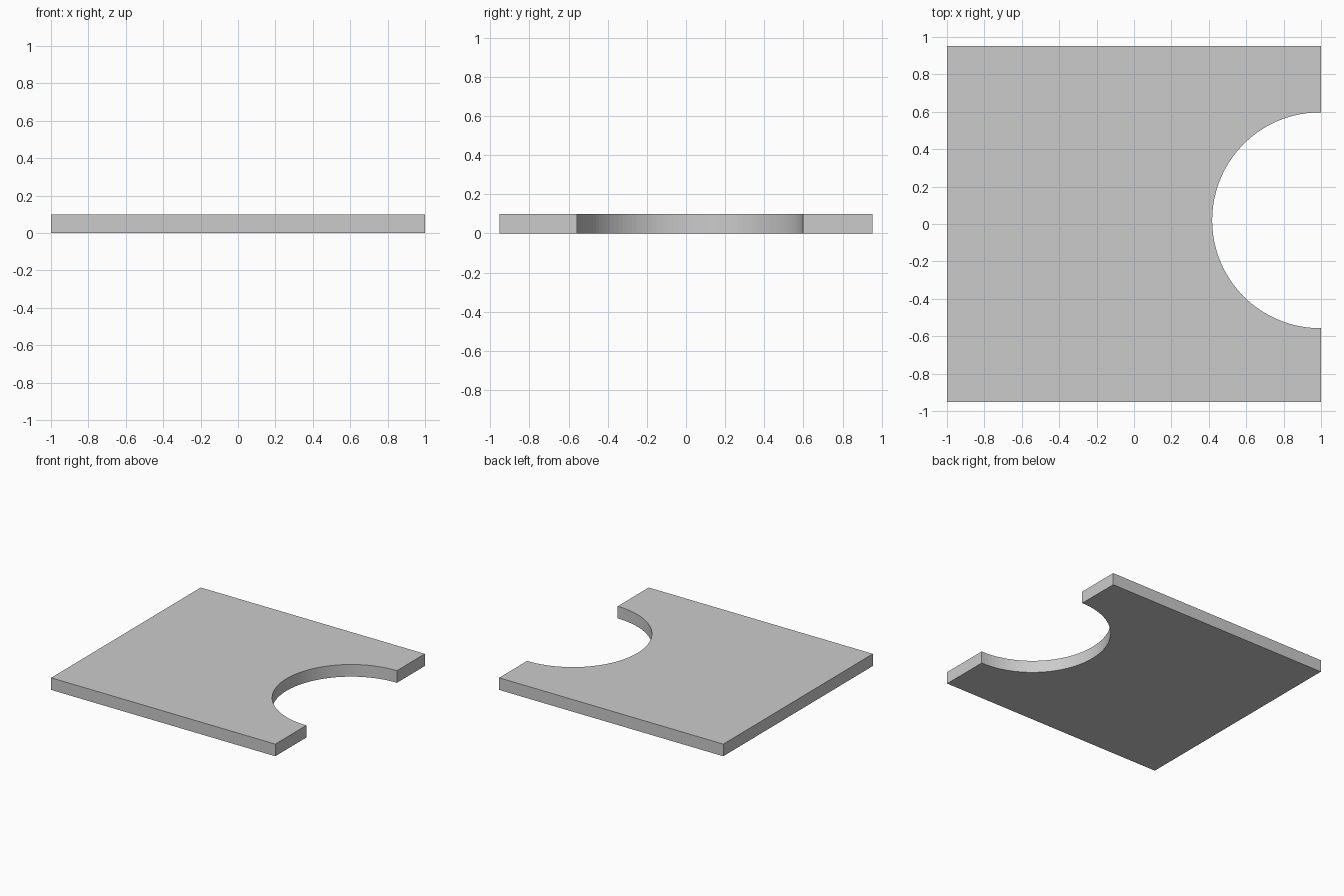
import bpy, bmesh
from math import pi, sin, cos

if "Cube" in bpy.data.objects:
    bpy.data.objects.remove(bpy.data.objects["Cube"])

HALF_X, HALF_Y, THICK = 1.0, 0.953, 0.098
CX, CY, R, SEGS = 0.995, 0.02, 0.577, 64

# Plate outline, with the round notch traced along the right edge
outline = [(HALF_X, HALF_Y), (-HALF_X, HALF_Y), (-HALF_X, -HALF_Y), (HALF_X, -HALF_Y)]
outline.append((HALF_X, CY - R))
for i in range(SEGS + 1):
    a = 1.5 * pi - pi * i / SEGS
    outline.append((CX + R * cos(a), CY + R * sin(a)))
outline.append((HALF_X, CY + R))

# Extrude the outline into a solid slab
bm = bmesh.new()
base = bm.faces.new([bm.verts.new((x, y, 0)) for x, y in outline])
top = bmesh.ops.extrude_face_region(bm, geom=[base], use_keep_orig=True)["geom"]
bmesh.ops.translate(bm, vec=(0, 0, THICK),
                    verts=[g for g in top if isinstance(g, bmesh.types.BMVert)])
bmesh.ops.recalc_face_normals(bm, faces=bm.faces)

mesh = bpy.data.meshes.new("notched_plate")
bm.to_mesh(mesh)
bm.free()
plate = bpy.data.objects.new("notched_plate", mesh)
bpy.context.collection.objects.link(plate)
